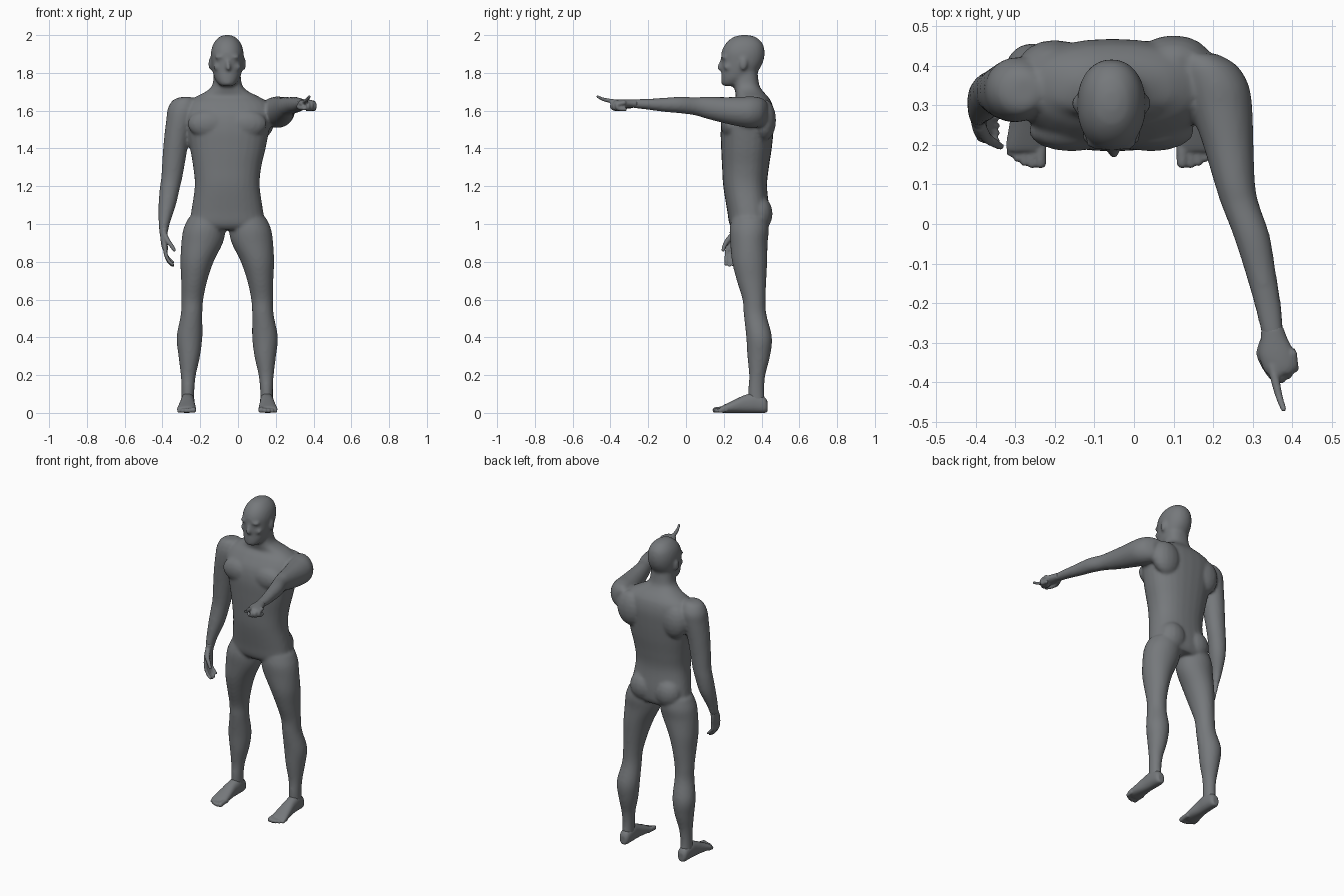
import bpy, bmesh, math
from mathutils import Vector, Matrix

CX = -0.057  # the body's own mid-plane

skin = bpy.data.materials.new("dark grey")
skin.diffuse_color = (0.18, 0.19, 0.20, 1)


def smooth_path(pts, steps=5):
    """Catmull-Rom interpolation of equal-length tuples."""
    p = [pts[0]] + list(pts) + [pts[-1]]
    out = []
    for i in range(1, len(p) - 2):
        for s in range(steps):
            t = s / steps
            out.append([0.5 * (2 * b + (c - a) * t + (2 * a - 5 * b + 4 * c - d) * t * t
                        + (3 * b - a - 3 * c + d) * t ** 3)
                        for a, b, c, d in zip(p[i - 1], p[i], p[i + 1], p[i + 2])])
    return out + [list(pts[-1])]


def loft(bm, rings, v=(0, 1, 0), power=2.0, sides=28):
    """Rings are (x, y, z, half width along x, half width along v)."""
    v, loops = Vector(v), []
    for x, y, z, a, b in smooth_path(rings):
        loop = []
        for i in range(sides):
            t = 2 * math.pi * i / sides
            c, s = math.cos(t), math.sin(t)
            c = math.copysign(abs(c) ** (2 / power), c)
            s = math.copysign(abs(s) ** (2 / power), s)
            loop.append(bm.verts.new(Vector((x + a * c, y, z)) + v * b * s))
        loops.append(loop)
    for l0, l1 in zip(loops, loops[1:]):
        for i in range(sides):
            j = (i + 1) % sides
            bm.faces.new((l0[i], l0[j], l1[j], l1[i]))
    bm.faces.new(loops[0][::-1])
    bm.faces.new(loops[-1])


def ball(bm, c, r):
    m = Matrix.Translation(c) @ Matrix.Diagonal((*r, 1))
    bmesh.ops.create_uvsphere(bm, u_segments=16, v_segments=10, radius=1, matrix=m)


def digit(bm, pts, r0, r1):
    """Finger or toe: a tapering row of overlapping balls."""
    path = smooth_path(pts, 7)
    for i, p in enumerate(path):
        r = r0 + (r1 - r0) * i / (len(path) - 1)
        ball(bm, p, (r, r, r))


def finish(bm, name, voxel, iterations):
    """Fuse the overlapping pieces into one smooth skin."""
    bmesh.ops.recalc_face_normals(bm, faces=bm.faces)
    me = bpy.data.meshes.new(name)
    bm.to_mesh(me)
    bm.free()
    me.materials.append(skin)
    me.polygons.foreach_set("use_smooth", [True] * len(me.polygons))
    ob = bpy.data.objects.new(name, me)
    bpy.context.collection.objects.link(ob)
    rm = ob.modifiers.new("fuse", 'REMESH')
    rm.mode, rm.voxel_size, rm.use_smooth_shade = 'VOXEL', voxel, True
    sm = ob.modifiers.new("soften", 'SMOOTH')
    sm.factor, sm.iterations = 0.5, iterations
    return ob


def mirror_x(rings):
    return [(2 * CX - r[0], *r[1:]) for r in rings]


# ---- body: torso, neck, head, legs and arms fused together
bm = bmesh.new()
loft(bm, [(CX, .338, .97, .16, .085), (CX, .335, 1.0, .198, .105), (CX, .33, 1.07, .19, .112),
          (CX, .313, 1.2, .172, .116), (CX, .315, 1.3, .18, .124), (-.054, .32, 1.4, .20, .134),
          (-.054, .324, 1.5, .22, .140), (-.054, .333, 1.58, .235, .134),
          (-.055, .345, 1.64, .215, .11), (-.056, .348, 1.675, .165, .085),
          (CX, .335, 1.70, .115, .075), (CX, .322, 1.73, .082, .068),
          (CX, .315, 1.78, .072, .066), (CX, .31, 1.85, .07, .066)], power=2.35)
# skull and jaw
loft(bm, [(CX, .31, 2.0, .015, .02), (CX, .31, 1.988, .045, .062), (CX, .308, 1.955, .073, .098),
          (CX, .302, 1.91, .086, .114), (CX, .298, 1.86, .085, .111), (CX, .285, 1.81, .078, .097),
          (CX, .266, 1.77, .066, .080), (CX, .242, 1.742, .046, .054),
          (CX, .237, 1.73, .03, .036)], power=2.15)
digit(bm, [(CX, .193, 1.875), (CX + .004, .182, 1.845), (CX + .006, .177, 1.826)], .008, .014)  # nose
ball(bm, (CX, .196, 1.785), (.026, .011, .011))     # lips
ball(bm, (CX, .203, 1.75), (.026, .018, .018))      # chin
for s in (-1, 1):
    ball(bm, (CX + s * .034, .205, 1.884), (.034, .019, .011))    # brow
    ball(bm, (CX + s * .05, .222, 1.83), (.025, .024, .018))      # cheekbone
    ball(bm, (CX + s * .089, .305, 1.848), (.011, .020, .034))    # ear
    ball(bm, (CX + s * .088, .385, 1.055), (.088, .074, .095))    # buttock
    ball(bm, (CX + s * .10, .235, 1.53), (.11, .052, .075))       # chest
ball(bm, (.10, .415, 1.55), (.095, .062, .11))      # shoulder blades
ball(bm, (-.20, .405, 1.54), (.09, .06, .11))

leg = [(-.165, .337, 1.03, .10, .095), (-.178, .335, .97, .112, .104), (-.190, .333, .9, .110, .099),
       (-.217, .337, .8, .088, .093), (-.232, .347, .7, .069, .078), (-.242, .36, .6, .058, .061),
       (-.246, .366, .52, .057, .060), (-.257, .387, .4, .068, .068), (-.258, .385, .3, .057, .060),
       (-.263, .377, .2, .040, .043), (-.265, .372, .12, .034, .042), (-.266, .375, .04, .034, .044)]
loft(bm, leg)
loft(bm, mirror_x(leg))

# hanging arm
loft(bm, [(-.275, .335, 1.672, .03, .035), (-.285, .337, 1.655, .06, .06), (-.292, .34, 1.61, .080, .080),
          (-.305, .337, 1.55, .075, .080), (-.325, .335, 1.45, .067, .070), (-.338, .335, 1.35, .062, .061),
          (-.35, .335, 1.25, .056, .055), (-.361, .33, 1.19, .053, .054), (-.375, .315, 1.1, .046, .052),
          (-.391, .287, 1.0, .029, .037), (-.394, .272, .94, .020, .030)])
# pointing arm
loft(bm, [(.16, .43, 1.59, .05, .055), (.185, .40, 1.592, .075, .075), (.208, .35, 1.592, .082, .083),
          (.221, .29, 1.594, .078, .079), (.238, .2, 1.603, .064, .069), (.255, .1, 1.617, .051, .057),
          (.268, .05, 1.623, .048, .048), (.297, -.03, 1.63, .046, .044), (.319, -.12, 1.631, .039, .037),
          (.337, -.2, 1.634, .034, .029), (.349, -.27, 1.637, .029, .024),
          (.352, -.29, 1.637, .028, .022)], v=(0, 0, 1))
finish(bm, "body", .009, 6)

# ---- feet
foot = [(-.266, .432, .032, .018, .026), (-.266, .415, .042, .032, .042), (-.266, .36, .052, .037, .052),
        (-.268, .31, .047, .038, .047), (-.270, .25, .033, .045, .033), (-.273, .2, .021, .050, .021),
        (-.273, .183, .017, .047, .015)]
toes = [(-.236, .155, .015), (-.257, .152, .012), (-.276, .157, .0115), (-.294, .167, .011), (-.311, .18, .0105)]
for side, name in ((0, "right_foot"), (1, "left_foot")):
    flip = mirror_x if side else list
    bm = bmesh.new()
    loft(bm, flip(foot), v=(0, 0, 1), power=2.3)
    for x, tip, r in toes:
        digit(bm, flip([(x, .215, .018), (x, tip + .03, r + .004), (x, tip, r)]), r, r)
    finish(bm, name, .005, 2)

# ---- relaxed hand
bm = bmesh.new()
loft(bm, [(-.392, .277, .98, .023, .031), (-.393, .27, .95, .020, .031), (-.392, .258, .915, .018, .038),
          (-.387, .249, .875, .016, .040), (-.383, .247, .862, .013, .037)])
for i in range(4):
    y, drop = .219 + .019 * i, (.0, -.006, -.002, .012)[i]
    digit(bm, [(-.387, y, .875), (-.381, y - .004, .835), (-.366, y - .006, .805 + drop),
               (-.346, y - .008, .786 + drop)], .0115, .008)
digit(bm, [(-.388, .245, .94), (-.372, .218, .91), (-.352, .204, .885), (-.337, .196, .862)], .016, .009)
finish(bm, "relaxed_hand", .005, 2)

# ---- pointing hand
bm = bmesh.new()
loft(bm, [(.349, -.26, 1.637, .028, .023), (.354, -.29, 1.638, .034, .022), (.362, -.33, 1.637, .046, .023),
          (.368, -.36, 1.636, .044, .022), (.368, -.378, 1.636, .034, .018)], v=(0, 0, 1))
digit(bm, [(.350, -.36, 1.645), (.358, -.40, 1.652), (.367, -.437, 1.66), (.378, -.468, 1.674)],
      .0135, .0075)  # index finger
for x, y in ((.371, -.385), (.388, -.374), (.404, -.358)):   # curled fingers
    digit(bm, [(x - .004, y + .03, 1.642), (x, y - .004, 1.632), (x, y, 1.612), (x - .004, y + .035, 1.607)],
          .0125, .0105)
digit(bm, [(.336, -.29, 1.628), (.323, -.325, 1.622), (.332, -.355, 1.615), (.35, -.385, 1.612)],
      .016, .010)  # thumb
finish(bm, "pointing_hand", .005, 2)
